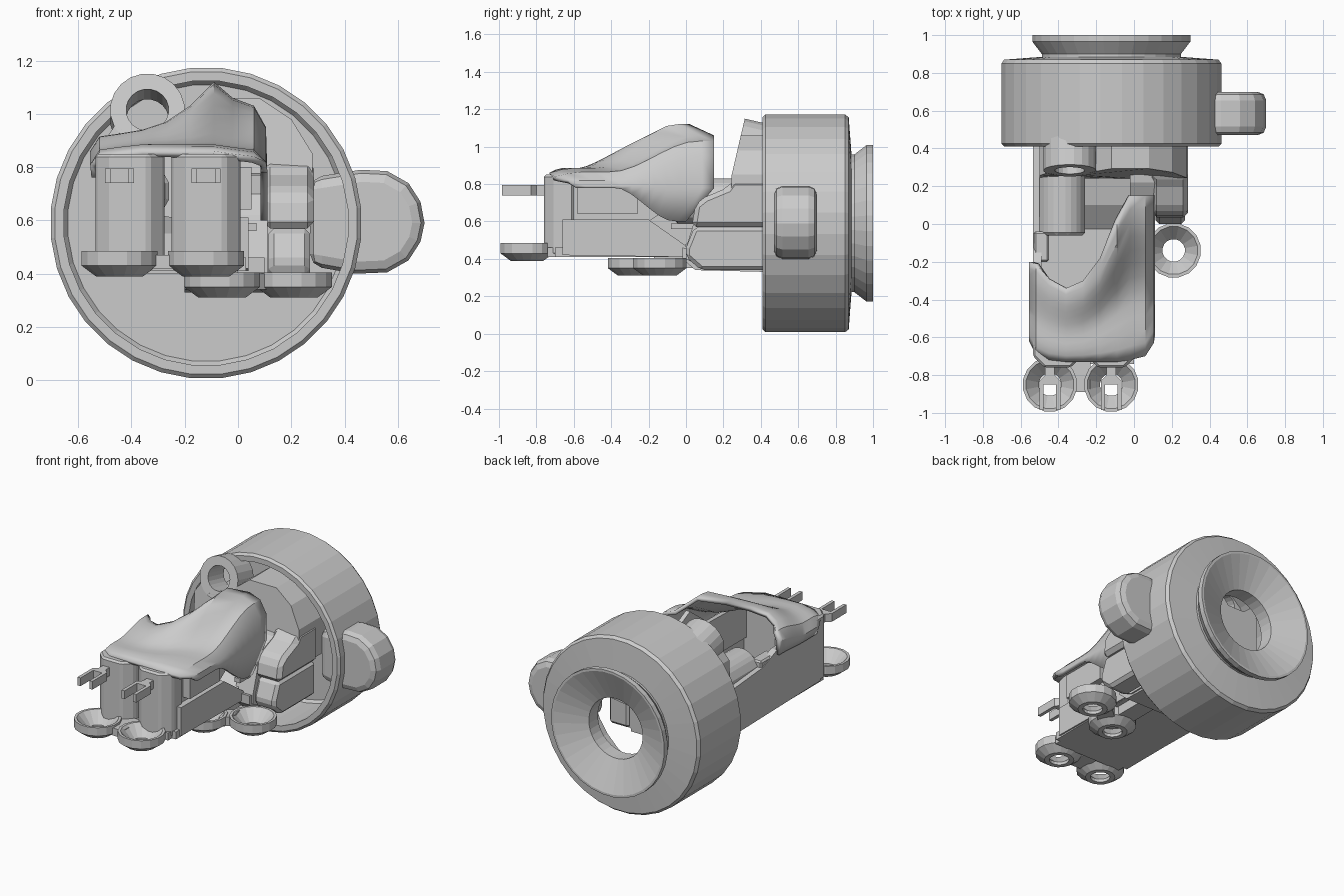
import bpy, bmesh, math
from mathutils import Matrix


def finish(name, bm, bevel=0, segs=1):
    bmesh.ops.recalc_face_normals(bm, faces=bm.faces)
    me = bpy.data.meshes.new(name)
    bm.to_mesh(me)
    bm.free()
    ob = bpy.data.objects.new(name, me)
    bpy.context.collection.objects.link(ob)
    if bevel:
        m = ob.modifiers.new("bevel", 'BEVEL')
        m.width, m.segments = bevel, segs
    return ob


def prism(name, pts, axis, a, b, bevel=0, slope=None, segs=1):
    """Extrude a 2D outline along an axis; slope shifts the near end by height."""
    put = {'x': lambda p, t: (t, p[0], p[1]), 'y': lambda p, t: (p[0], t, p[1]),
           'z': lambda p, t: (p[0], p[1], t)}[axis]
    bm = bmesh.new()
    lo = [bm.verts.new(put(p, a + (slope(p) if slope else 0))) for p in pts]
    hi = [bm.verts.new(put(p, b)) for p in pts]
    bm.faces.new(lo)
    bm.faces.new(hi)
    n = len(pts)
    for i in range(n):
        bm.faces.new((lo[i], lo[(i + 1) % n], hi[(i + 1) % n], hi[i]))
    return finish(name, bm, bevel, segs)


def box(name, x0, x1, y0, y1, z0, z1, bevel=0):
    return prism(name, [(x0, y0), (x1, y0), (x1, y1), (x0, y1)], 'z', z0, z1, bevel)


def lathe(name, prof, center, n, along_y=False, tilt=0):
    """Revolve a closed (radius, height) outline about z, or about y."""
    bm = bmesh.new()
    rings = []
    for i in range(n):
        t = 2 * math.pi * (i + 0.5) / n
        c, s = math.cos(t), math.sin(t)
        rings.append([bm.verts.new((r * c, h, r * s) if along_y else (r * c, r * s, h)) for r, h in prof])
    k = len(prof)
    for i in range(n):
        p, q = rings[i], rings[(i + 1) % n]
        for j in range(k):
            bm.faces.new((p[j], q[j], q[(j + 1) % k], p[(j + 1) % k]))
    bmesh.ops.transform(bm, matrix=Matrix.Translation(center) @ Matrix.Rotation(tilt, 4, 'X'), verts=bm.verts)
    return finish(name, bm)


def ngon(cx, cy, r, n):
    return [(cx + r * math.cos(2 * math.pi * (i + .5) / n),
             cy + r * math.sin(2 * math.pi * (i + .5) / n)) for i in range(n)]


# Round drum, open at the front, with a flared funnel at the back
lathe("drum", [(0.535, 0.41), (0.57, 0.41), (0.585, 0.425), (0.585, 0.85), (0.57, 0.87),
               (0.37, 0.885), (0.37, 0.90), (0.42, 0.965), (0.42, 1.0), (0.405, 1.0),
               (0.20, 0.915), (0.20, 0.82), (0.52, 0.82), (0.535, 0.80)],
      (-0.12, 0, 0.59), 32, True)

# Side knob poking through the drum wall
knob = [(0.27, 0.43), (0.44, 0.40), (0.56, 0.405), (0.64, 0.45), (0.685, 0.52), (0.70, 0.59),
        (0.685, 0.67), (0.64, 0.74), (0.56, 0.785), (0.46, 0.79), (0.27, 0.76)]
prism("side_knob", knob, 'y', 0.47, 0.70, 0.045, None, 2)


# Angled bulkhead entering the drum, with a ring at its upper left
def lean(p):
    return max(0, (p[1] - 0.83) * 0.23)


prism("bulkhead", [(-0.50, 0.66), (-0.50, 0.90), (-0.46, 0.96), (-0.40, 0.91), (-0.28, 0.91), (-0.20, 1.0),
                   (-0.12, 1.06), (0.08, 1.06), (0.20, 0.98), (0.28, 0.85), (0.28, 0.60), (0.0, 0.56)],
      'y', 0.24, 0.56, 0, lean)
lathe("lug_ring", [(0.08, 0), (0.14, 0), (0.14, 0.17), (0.08, 0.17)],
      (-0.34, 0.283, 1.015), 20, True, math.radians(-13))

# Draped cover: columns of x, front y, front z, back y, back z
cols = [(-0.55, -0.60, 0.76, -0.20, 0.77), (-0.555, -0.62, 0.81, -0.20, 0.86), (-0.52, -0.69, 0.84, -0.21, 0.915),
        (-0.45, -0.72, 0.85, -0.29, 0.925), (-0.36, -0.73, 0.86, -0.34, 0.94), (-0.27, -0.73, 0.86, -0.30, 0.97),
        (-0.18, -0.73, 0.86, -0.18, 1.03), (-0.09, -0.73, 0.86, 0.02, 1.12), (-0.02, -0.72, 0.85, 0.15, 1.06),
        (0.06, -0.70, 0.84, 0.15, 1.03), (0.105, -0.63, 0.82, 0.15, 0.95), (0.11, -0.60, 0.79, 0.15, 0.78),
        (0.11, -0.59, 0.78, 0.0, 0.60)]
bm = bmesh.new()
N = 12
grid = []
for i, (x, yf, zf, yb, zb) in enumerate(cols):
    row = []
    for j in range(N + 1):
        v = j / N
        w = min(1, max(0, (v - 0.35) / 0.55))
        w = w * w * (3 - 2 * w)
        crown = 0.025 * min(1, v * 8) * (1 - w) if 1 < i < 10 else 0
        row.append(bm.verts.new((x, yf + (yb - yf) * v, zf + (zb - zf) * w + crown)))
    grid.append(row)
for i in range(len(cols) - 1):
    for j in range(N):
        bm.faces.new((grid[i][j], grid[i + 1][j], grid[i + 1][j + 1], grid[i][j + 1]))
cover = finish("top_cover", bm)
sol = cover.modifiers.new("thickness", 'SOLIDIFY')
sol.thickness, sol.offset = 0.025, -1
bpy.context.view_layer.objects.active = cover
cover.select_set(True)
bpy.ops.object.shade_smooth_by_angle(angle=math.radians(35))
cover.select_set(False)

# Chassis: deck, side walls and rear block
box("deck", -0.53, 0.03, -0.70, 0.05, 0.41, 0.46)
prism("rear_deck", [(-0.02, 0.40), (0.05, 0.34), (0.44, 0.33), (0.44, 0.42), (-0.02, 0.46)], 'x', -0.20, 0.10)
box("rear_deck_left", -0.50, -0.20, 0.0, 0.44, 0.40, 0.46)
prism("left_wall", [(-0.66, 0.42), (0.44, 0.40), (0.44, 0.70), (-0.05, 0.74), (-0.2, 0.80), (-0.66, 0.80)],
      'x', -0.535, -0.49)
prism("right_wall", [(-0.66, 0.42), (0.0, 0.41), (0.0, 0.47), (-0.20, 0.61), (-0.66, 0.61)], 'x', -0.01, 0.04)
prism("inner_panel", [(-0.66, 0.60), (-0.20, 0.60), (-0.05, 0.70), (0.1, 0.95), (0.0, 1.0), (-0.2, 0.85),
                      (-0.66, 0.84)], 'x', -0.03, 0.0)
box("side_inset", 0.0, 0.05, -0.58, -0.26, 0.64, 0.80)
prism("hip_block", [(0.0, 0.40), (0.0, 0.46), (0.05, 0.62), (0.09, 0.70), (0.22, 0.77), (0.44, 0.80),
                    (0.44, 0.35), (0.10, 0.35)], 'x', -0.02, 0.11)
prism("center_floor", [(-0.04, 0.45), (0.10, 0.55), (0.40, 0.62), (0.40, 0.40)], 'x', -0.45, 0.0)
prism("rear_tube", ngon(-0.38, 0.71, 0.125, 12), 'y', -0.06, 0.44, 0.015)
box("tube_tab", -0.53, -0.45, -0.20, -0.04, 0.66, 0.78, 0.01)

# Front columns with their cups and forks
cup = [(0.06, 0), (0.09, 0), (0.145, 0.04), (0.145, 0.095), (0.128, 0.095), (0.06, 0.02)]
for i, (cx, mid) in enumerate(((-0.445, -0.405), (-0.12, -0.12))):
    h, b = 0.13, 0.06
    prism(f"front_column_{i}", [(mid - h, -0.60), (mid - h, -0.70), (mid - h + b, -0.76), (mid + h - b, -0.76),
                                (mid + h, -0.70), (mid + h, -0.60)], 'z', 0.42, 0.85, 0.012)
    lathe(f"front_cup_{i}", cup, (cx, -0.85, 0.39), 16)
    half = [(0.025, -0.70), (0.025, -0.80), (0.055, -0.83), (0.055, -0.985), (0.033, -0.985), (0.033, -0.85)]
    outline = [(cx + x, y) for x, y in half] + [(cx - x, y) for x, y in reversed(half)]
    prism(f"fork_{i}", outline, 'z', 0.74, 0.795)
box("front_cup_bridge", -0.33, -0.23, -0.89, -0.70, 0.42, 0.47)
box("lower_lip", -0.50, 0.0, -0.74, -0.62, 0.41, 0.46)

# Middle cups, their bridge and strut
for i, (cx, cy) in enumerate(((0.21, -0.14), (-0.06, -0.275))):
    lathe(f"middle_cup_{i}", cup, (cx, cy, 0.31), 16)
prism("middle_bridge", [(0.05, -0.28), (0.11, -0.22), (0.09, -0.10), (0.02, -0.16)], 'z', 0.34, 0.40)
box("cup_strut", -0.12, 0.0, -0.17, 0.1, 0.35, 0.43)

# Right-hand leg: narrow shin below, wider sloped thigh above
prism("leg_lower", [(0.08, 0.34), (0.0, 0.41), (0.0, 0.46), (0.045, 0.57), (0.44, 0.57), (0.44, 0.34)],
      'x', 0.115, 0.27, 0.02)
prism("leg_upper", [(0.03, 0.57), (0.05, 0.69), (0.10, 0.73), (0.22, 0.78), (0.25, 0.82), (0.44, 0.82),
                    (0.44, 0.57)], 'x', 0.095, 0.285, 0.025)
box("leg_pin", 0.03, 0.07, -0.08, 0.10, 0.56, 0.59)
